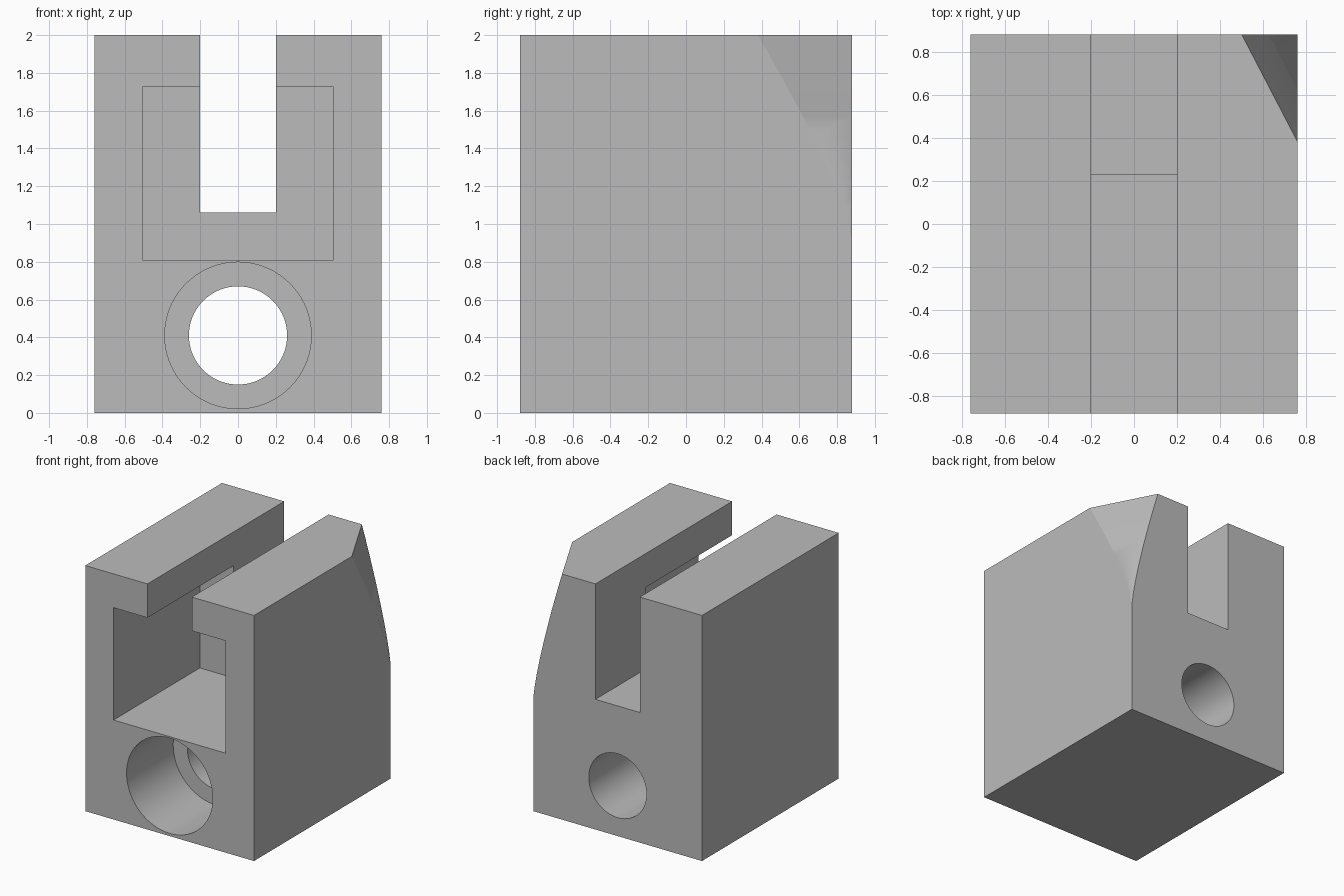
import bpy, bmesh, math

if "Cube" in bpy.data.objects:
    bpy.data.objects.remove(bpy.data.objects["Cube"], do_unlink=True)

W, D, H = 0.76, 0.88, 2.0   # half width, half depth, height
HOLE_Z = 0.41

grey = bpy.data.materials.new("plain grey")
grey.use_nodes = True
grey.diffuse_color = (0.5, 0.5, 0.5, 1)
grey.node_tree.nodes["Principled BSDF"].inputs["Base Color"].default_value = (0.5, 0.5, 0.5, 1)


def finish(name, bm):
    bmesh.ops.recalc_face_normals(bm, faces=bm.faces)
    mesh = bpy.data.meshes.new(name)
    bm.to_mesh(mesh)
    bm.free()
    mesh.materials.append(grey)
    obj = bpy.data.objects.new(name, mesh)
    bpy.context.collection.objects.link(obj)
    return obj


def box(name, x, y0, y1, z0, z1):
    bm = bmesh.new()
    bmesh.ops.create_cube(bm, size=1)
    for v in bm.verts:
        v.co = (x * 2 * v.co.x,
                y1 if v.co.y > 0 else y0,
                z1 if v.co.z > 0 else z0)
    return finish(name, bm)


def loft(name, rings):
    bm = bmesh.new()
    loops = [[bm.verts.new(p) for p in ring] for ring in rings]
    for a, b in zip(loops, loops[1:]):
        for i in range(len(a)):
            j = (i + 1) % len(a)
            bm.faces.new((a[i], a[j], b[j], b[i]))
    bm.faces.new(loops[0])
    bm.faces.new(loops[-1])
    return finish(name, bm)


def bore(name, radius, y0, y1, sides=72):
    angles = [2 * math.pi * i / sides for i in range(sides)]
    return loft(name, [[(radius * math.cos(a), y, HOLE_Z + radius * math.sin(a))
                        for a in angles] for y in (y0, y1)])


# Curved corner bevel that widens towards the top
def corner_cutter():
    rings, steps, low = [], 10, 0.92
    for i in range(steps + 2):
        t = i / steps
        z = low + (H - low) * t
        k = t ** 1.27
        x, y = W - 0.26 * k, D - 0.5 * k
        over = 0.002 if i == 0 else 0.3
        dx, dy = W - x, D - y
        # The cutting line is extended a little past both outer faces
        e = 0.2
        rings.append([(x - dx * e, D + dy * e, z), (W + dx * e, y - dy * e, z),
                      (W + over, D + over, z)])
    # The lowest ring closes to a tiny triangle on the vertical edge
    rings[0] = [(W - 0.0005, D + 0.001, low), (W + 0.001, D - 0.0005, low),
                (W + 0.002, D + 0.002, low)]
    return loft("corner_cutter", rings)


body = box("block_body", W, -D, D, 0, H)
cutters = [
    box("slot_cutter", 0.2, -D - 0.1, D + 0.1, 1.06, H + 0.1),
    box("pocket_cutter", 0.505, -D - 0.1, 0.23, 0.81, 1.725),
    bore("through_hole_cutter", 0.26, -D - 0.1, D + 0.1),
    bore("counterbore_cutter", 0.388, -D - 0.1, -0.28),
    corner_cutter(),
]
for cutter in cutters:
    mod = body.modifiers.new(cutter.name, "BOOLEAN")
    mod.operation = "DIFFERENCE"
    mod.solver = "EXACT"
    mod.object = cutter

# Apply the cuts, then drop the cutters
bpy.context.view_layer.update()
graph = bpy.context.evaluated_depsgraph_get()
mesh = bpy.data.meshes.new_from_object(body.evaluated_get(graph))
body.modifiers.clear()
body.data = mesh
mesh.materials.clear()
mesh.materials.append(grey)
for p in mesh.polygons:
    p.material_index = 0
for cutter in cutters:
    bpy.data.objects.remove(cutter, do_unlink=True)

# Smooth bores and bevel, keep large faces flat
bpy.ops.object.select_all(action="DESELECT")
body.select_set(True)
bpy.context.view_layer.objects.active = body
bpy.ops.object.shade_smooth_by_angle(angle=math.radians(30))
normals = body.modifiers.new("flat_faces", "WEIGHTED_NORMAL")
normals.keep_sharp = True
